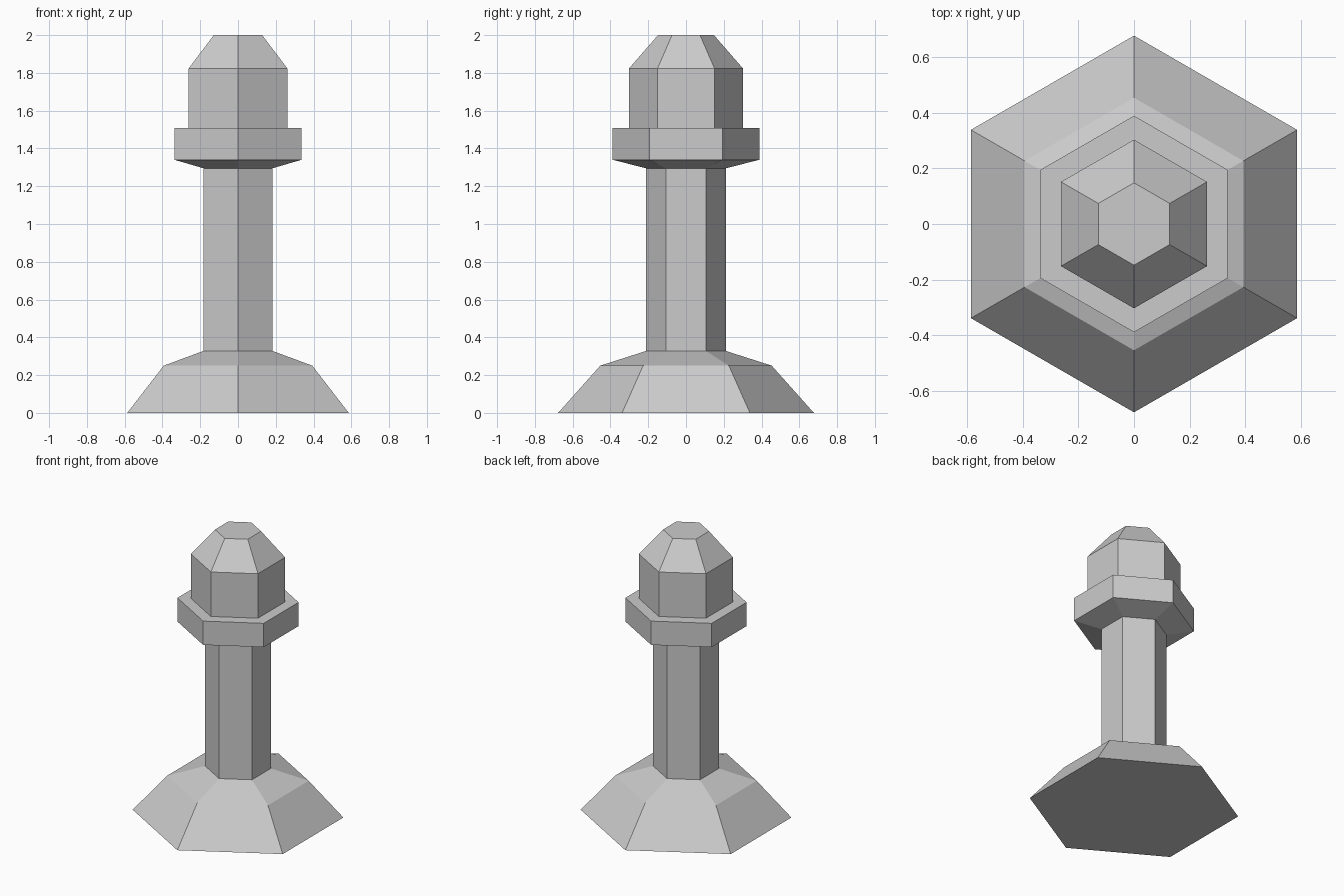
import bpy, bmesh
from math import sin, cos, pi

if "Cube" in bpy.data.objects:
    bpy.data.objects.remove(bpy.data.objects["Cube"])

SIDES = 6

# Radius (to the corner) and height, from foot to top
PROFILE = [
    (0.677, 0.0), (0.454, 0.25), (0.211, 0.328),   # flared foot
    (0.211, 1.295),                                # column
    (0.389, 1.34), (0.389, 1.508),                 # collar
    (0.303, 1.508), (0.303, 1.822), (0.148, 2.0),  # head
]


def hex_turned(name, profile):
    """Watertight six-sided solid with corners on the y axis."""
    bm = bmesh.new()
    rings = []
    for r, z in profile:
        angles = [pi / 2 + 2 * pi * i / SIDES for i in range(SIDES)]
        rings.append([bm.verts.new((r * cos(a), r * sin(a), z)) for a in angles])
    for low, high in zip(rings, rings[1:]):
        for i in range(SIDES):
            j = (i + 1) % SIDES
            bm.faces.new((low[i], low[j], high[j], high[i]))
    bm.faces.new(rings[0][::-1])
    bm.faces.new(rings[-1])
    bmesh.ops.recalc_face_normals(bm, faces=bm.faces)
    mesh = bpy.data.meshes.new(name)
    bm.to_mesh(mesh)
    bm.free()
    obj = bpy.data.objects.new(name, mesh)
    bpy.context.collection.objects.link(obj)
    return obj


# Foot, column, collar and head in one continuous solid
hex_turned("bollard", PROFILE)
